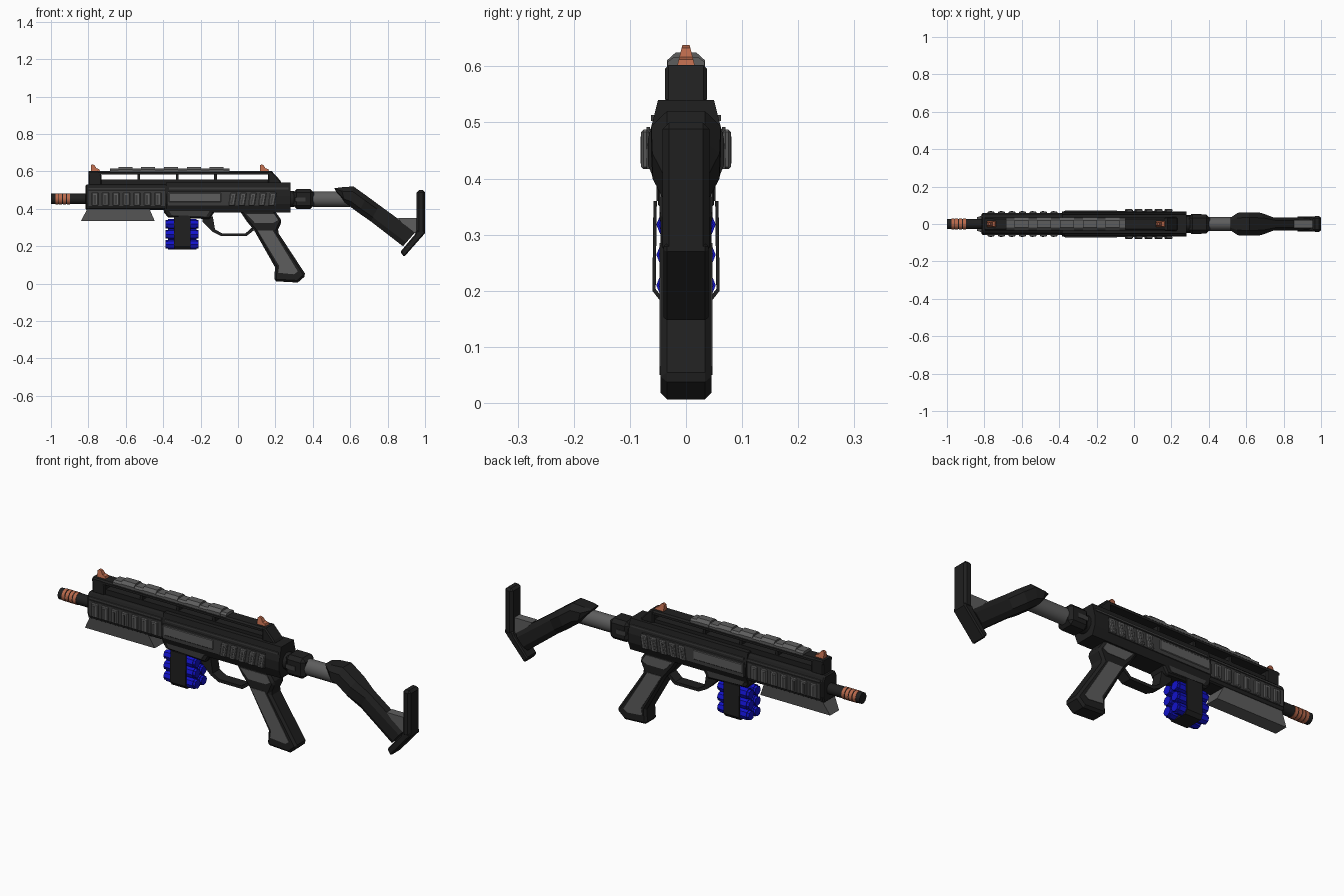
import bpy, bmesh, math
from mathutils import Matrix


def material(name, rgb):
    m = bpy.data.materials.new(name)
    m.diffuse_color = (*rgb, 1)
    return m


BLACK = material("matte black", (0.014, 0.014, 0.014))
DARK = material("dark grey", (0.045, 0.045, 0.045))
GREY = material("steel grey", (0.11, 0.11, 0.11))
COPPER = material("copper", (0.48, 0.14, 0.07))
BLUE = material("shell blue", (0.006, 0.006, 0.6))


def finish(name, bm, mat, bevel=0):
    bmesh.ops.recalc_face_normals(bm, faces=bm.faces)
    me = bpy.data.meshes.new(name)
    bm.to_mesh(me)
    bm.free()
    me.materials.append(mat)
    ob = bpy.data.objects.new(name, me)
    bpy.context.collection.objects.link(ob)
    if bevel:
        b = ob.modifiers.new("bevel", "BEVEL")
        b.width, b.segments, b.limit_method = bevel, 1, "ANGLE"
        b.angle_limit = math.radians(50)
    return ob


def loft(name, rings, mat, bevel=0):
    """Skin a list of equal-length point rings and cap both ends."""
    bm = bmesh.new()
    vs = [[bm.verts.new(p) for p in r] for r in rings]
    n = len(vs[0])
    for a, b in zip(vs, vs[1:]):
        for i in range(n):
            bm.faces.new((a[i], a[(i + 1) % n], b[(i + 1) % n], b[i]))
    bm.faces.new(vs[0])
    bm.faces.new(vs[-1][::-1])
    return finish(name, bm, mat, bevel)


def side(name, pts, h, mat, bevel=0, y=0):
    """Extrude an x-z outline across y."""
    return loft(name, [[(x, y + s * h, z) for x, z in pts] for s in (-1, 1)], mat, bevel)


def section(name, half, x0, x1, mat, bevel=0):
    """Extrude a mirrored y-z half section along x."""
    pts = half + [(-y, z) for y, z in reversed(half)]
    return loft(name, [[(x, y, z) for y, z in pts] for x in (x0, x1)], mat, bevel)


def box(name, x0, x1, z0, z1, h, mat, bevel=0, y=0):
    return side(name, [(x0, z0), (x1, z0), (x1, z1), (x0, z1)], h, mat, bevel, y)


def tube(name, x0, x1, y, z, r, mat, n=16, rz=None):
    ring = lambda x: [(x, y + r * math.cos(2 * math.pi * i / n),
                       z + (rz or r) * math.sin(2 * math.pi * i / n)) for i in range(n)]
    ob = loft(name, [ring(x0), ring(x1)], mat)
    if n > 8:
        for p in ob.data.polygons:
            p.use_smooth = len(p.vertices) == 4
    return ob


# barrel and copper muzzle rings
tube("barrel", -1.0, -0.78, 0, 0.453, 0.028, BLACK)
for i in range(4):
    tube("muzzle_ring", -0.977 + i * 0.021, -0.961 + i * 0.021, 0, 0.453, 0.030, COPPER)

# receiver and handguard
section("handguard", [(0.042, 0.53), (0.056, 0.505), (0.058, 0.43), (0.048, 0.395)],
        -0.815, -0.37, BLACK, 0.006)
section("receiver", [(0.05, 0.54), (0.06, 0.50), (0.068, 0.47), (0.068, 0.425), (0.05, 0.38)],
        -0.385, 0.28, BLACK)
section("top_strip", [(0.026, 0.556), (0.026, 0.525)], -0.79, 0.2, BLACK)

# side trim, ribs and panels
for s in (-1, 1):
    box("handguard_line", -0.80, -0.39, 0.503, 0.512, 0.003, DARK, y=s * 0.056)
    box("handguard_plate", -0.80, -0.39, 0.415, 0.495, 0.002, DARK, y=s * 0.058)
    for i in range(7):
        x = -0.782 + i * 0.056
        box("handguard_rib", x, x + 0.036, 0.417, 0.488, 0.006, GREY, 0.004, s * 0.062)
        box("handguard_slot", x + 0.010, x + 0.022, 0.425, 0.475, 0.002, DARK, y=s * 0.0675)
    box("receiver_line", -0.37, 0.27, 0.503, 0.513, 0.004, DARK, y=s * 0.0585)
    box("receiver_plate", -0.375, 0.20, 0.417, 0.492, 0.003, DARK, y=s * 0.067)
    box("receiver_panel", -0.37, -0.09, 0.436, 0.485, 0.004, GREY, 0.003, s * 0.069)
    for i in range(5):
        x = -0.05 + i * 0.053
        side("receiver_rib", [(x, 0.417), (x + 0.032, 0.417), (x + 0.044, 0.487), (x + 0.010, 0.487)],
             0.007, GREY, 0.004, s * 0.073)
        side("receiver_slot", [(x + 0.010, 0.427), (x + 0.020, 0.427), (x + 0.030, 0.475), (x + 0.020, 0.475)],
             0.002, DARK, y=s * 0.079)

# carry rail on posts, with the ribbed grey cover
section("rail_beam", [(0.028, 0.602), (0.036, 0.594), (0.036, 0.583)], -0.80, 0.175, BLACK)
for x in (-0.53, -0.325, -0.12):
    box("rail_post", x - 0.007, x + 0.007, 0.55, 0.59, 0.024, BLACK)
side("rail_front_block", [(-0.80, 0.525), (-0.73, 0.525), (-0.73, 0.58), (-0.745, 0.602), (-0.80, 0.602)],
     0.036, BLACK, 0.006)
side("rail_rear_block", [(0.16, 0.535), (0.235, 0.535), (0.225, 0.553), (0.18, 0.602), (0.16, 0.602)],
     0.037, BLACK, 0.006)
section("rail_cover", [(0.022, 0.616), (0.033, 0.608), (0.033, 0.59)], -0.685, -0.045, GREY)
for i in range(5):
    x = -0.64 + i * 0.122
    section("rail_cover_rib", [(0.018, 0.625), (0.0335, 0.611), (0.0335, 0.592)], x, x + 0.075, GREY)

# iron sights
sight = [(0, 0.60), (0, 0.632), (0.008, 0.638), (0.02, 0.633), (0.03, 0.617), (0.045, 0.612), (0.05, 0.60)]
for name, x in (("front_sight", -0.787), ("rear_sight", 0.117)):
    loft(name, [[(x + px, s * (0.016 - (pz - 0.60) * 0.25), pz) for px, pz in sight] for s in (-1, 1)], COPPER)

# flared lower fore grip
loft("fore_grip", [[(a, -w, z), (b, -w, z), (b, w, z), (a, w, z)] for a, b, w, z in
                   ((-0.84, -0.445, 0.036, 0.335), (-0.80, -0.478, 0.05, 0.41))], GREY)

# lower receiver, trigger guard and trigger
side("lower_receiver", [(-0.40, 0.41), (-0.395, 0.38), (-0.375, 0.355), (-0.15, 0.345), (-0.125, 0.385), (-0.11, 0.41)],
     0.05, BLACK, 0.008)
for s in (-1, 1):
    side("lower_panel", [(-0.37, 0.392), (-0.355, 0.366), (-0.17, 0.36), (-0.15, 0.392)], 0.002, DARK, y=s * 0.051)
side("trigger_guard", [(-0.19, 0.36), (-0.19, 0.33), (-0.135, 0.277), (-0.09, 0.254), (0.045, 0.254), (0.085, 0.285),
                       (0.075, 0.30), (0.04, 0.269), (-0.085, 0.269), (-0.123, 0.29), (-0.135, 0.36)], 0.028, BLACK)

# twin-column shell magazine held by a band
for s in (-1, 1):
    for z in (0.318, 0.264, 0.21):
        tube("shell", -0.375, -0.222, s * 0.026, z, 0.027, BLUE, 8)
        for x0, x1 in ((-0.388, -0.374), (-0.223, -0.210)):
            tube("shell_cap", x0, x1, s * 0.026, z, 0.023, BLUE, 8)
box("magazine_core", -0.34, -0.256, 0.19, 0.37, 0.022, BLACK)
outer = [(0.058, 0.36), (0.06, 0.20), (0.046, 0.182)]
inner = [(0.052, 0.36), (0.054, 0.203), (0.043, 0.189)]
band = (outer + [(-y, z) for y, z in reversed(outer)] + [(-y, z) for y, z in inner] + inner[::-1])
loft("magazine_band", [[(x, y, z) for y, z in band] for x in (-0.342, -0.254)], BLACK)

# pistol grip with side panels
side("grip", [(0.016, 0.40), (0.016, 0.38), (0.045, 0.335), (0.086, 0.286), (0.198, 0.088), (0.193, 0.013), (0.32, 0.006),
              (0.364, 0.045), (0.21, 0.28), (0.235, 0.335), (0.20, 0.385), (0.20, 0.40)], 0.045, BLACK, 0.012)
for s in (-1, 1):
    side("grip_panel", [(0.105, 0.285), (0.185, 0.285), (0.32, 0.065), (0.30, 0.05), (0.215, 0.058), (0.22, 0.095)],
         0.002, GREY, y=s * 0.0455)
    side("grip_upper_panel", [(0.045, 0.373), (0.195, 0.373), (0.215, 0.34), (0.19, 0.325), (0.09, 0.325)],
         0.002, GREY, y=s * 0.0455)

# stock: socket, tube, shaped arm, toe and butt plate
tube("stock_neck", 0.27, 0.30, 0, 0.453, 0.043, BLACK)
box("stock_socket", 0.295, 0.405, 0.40, 0.505, 0.05, BLACK, 0.018)
for s in (-1, 1):
    box("socket_plate", 0.305, 0.36, 0.44, 0.462, 0.002, DARK, y=s * 0.0505)
tube("stock_tube", 0.40, 0.60, 0, 0.452, 0.037, GREY, 16, 0.041)

stations = [((0.515, 0.51), (0.522, 0.497), 0.034), ((0.55, 0.515), (0.572, 0.432), 0.06),
            ((0.617, 0.52), (0.60, 0.412), 0.062), ((0.69, 0.468), (0.645, 0.378), 0.06),
            ((0.755, 0.42), (0.71, 0.333), 0.036), ((0.95, 0.278), (0.882, 0.20), 0.033)]


def arm_ring(t, b, h):
    ring = []
    for k, w in ((0, 0.55), (0.25, 1), (0.75, 1), (1, 0.55)):
        ring.append((t[0] + (b[0] - t[0]) * k, h * w, t[1] + (b[1] - t[1]) * k))
    return ring + [(x, -y, z) for x, y, z in reversed(ring)]


loft("stock_arm", [arm_ring(*st) for st in stations], BLACK)
side("stock_web", [(0.855, 0.35), (0.96, 0.35), (0.96, 0.27), (0.93, 0.27)], 0.022, GREY)
side("stock_toe", [(1.0, 0.285), (0.955, 0.285), (0.945, 0.262), (0.868, 0.17), (0.888, 0.143), (1.0, 0.27)],
     0.04, BLACK, 0.006)
box("butt_plate", 0.955, 1.0, 0.265, 0.50, 0.042, BLACK, 0.012)
